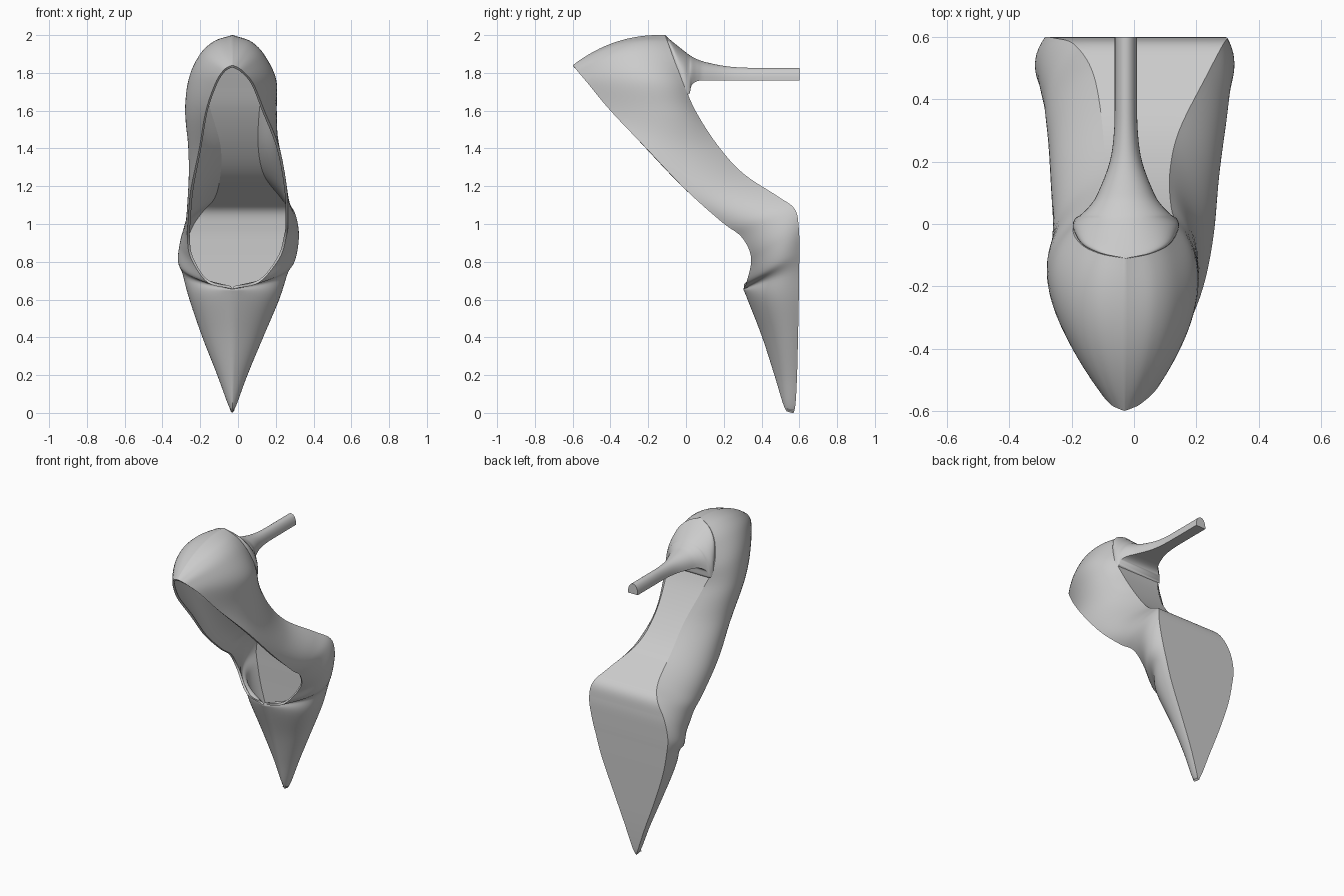
import bpy, bmesh, math
from mathutils import Vector

if "Cube" in bpy.data.objects:
    bpy.data.objects.remove(bpy.data.objects["Cube"])

CX = -0.03      # seam line of toe and heel
STEPS = 7       # columns between key sections
ROWS = 16       # rows from sole edge to topline

# Key sections toe -> heel: (y, z, x left, x right)
SOLE_EDGE = [
    (.57, 0, CX, CX), (.58, .05, -.052, -.008), (.588, .2, -.105, .045),
    (.593, .4, -.18, .125), (.597, .6, -.245, .205), (.599, .75, -.275, .25),
    (.6, .86, -.285, .28), (.597, .98, -.255, .30), (.575, 1.08, -.19, .285),
    (.48, 1.15, -.13, .235), (.30, 1.27, -.10, .145), (.165, 1.42, -.10, .115),
    (.05, 1.6, -.15, .12), (-.015, 1.75, -.195, .14), (-.065, 1.88, -.17, .11),
    (-.095, 1.96, -.11, .05), (-.11, 2.0, CX, CX)]
BULGE = [
    (.55, 0, CX, CX), (.53, .04, -.06, 0), (.505, .2, -.13, .07),
    (.46, .4, -.225, .17), (.40, .6, -.31, .275), (.43, .71, -.36, .32),
    (.46, .78, -.39, .37), (.47, .9, -.36, .37), (.44, 1.0, -.33, .35),
    (.34, 1.06, -.31, .33), (.17, 1.2, -.31, .27), (0, 1.38, -.36, .24),
    (-.1, 1.6, -.40, .28), (-.2, 1.78, -.36, .29), (-.3, 1.93, -.27, .2),
    (-.33, 2.005, -.16, .10), (-.38, 2.01, CX, CX)]
TOPLINE = [
    (.53, .01, CX, CX), (.51, .06, CX, CX), (.465, .21, CX, CX),
    (.40, .41, CX, CX), (.318, .62, CX, CX), (.305, .655, CX, CX),
    (.32, .69, -.16, .11), (.345, .82, -.25, .22), (.295, .93, -.268, .255),
    (.19, 1.01, -.265, .265), (0, 1.18, -.25, .26), (-.21, 1.4, -.205, .22),
    (-.40, 1.6, -.17, .14), (-.52, 1.745, -.12, .08), (-.575, 1.81, -.08, .025),
    (-.592, 1.832, -.052, -.008), (-.6, 1.84, CX, CX)]
# Heel sections: (y, half width, breast z, back z)
HEEL = [
    (-.11, .008, 1.99, 2.0), (-.095, .08, 1.955, 1.985), (-.065, .14, 1.875, 1.96),
    (-.015, .169, 1.745, 1.92), (.015, .165, 1.685, 1.897), (.03, .145, 1.735, 1.887),
    (.06, .115, 1.756, 1.872), (.1, .09, 1.76, 1.858), (.2, .052, 1.76, 1.837),
    (.3, .038, 1.76, 1.828), (.42, .036, 1.76, 1.827), (.6, .036, 1.76, 1.827)]


def smooth(keys, steps=STEPS):
    """Catmull-Rom through the key tuples."""
    k = [Vector(p) for p in keys]
    out = []
    for i in range(len(k) - 1):
        p0, p1, p2, p3 = k[max(i - 1, 0)], k[i], k[i + 1], k[min(i + 2, len(k) - 1)]
        for s in range(steps):
            t = s / steps
            out.append(0.5 * (2 * p1 + (p2 - p0) * t + (2 * p0 - 5 * p1 + 4 * p2 - p3) * t * t
                              + (3 * p1 - p0 - 3 * p2 + p3) * t ** 3))
    return out + [k[-1]]


def add_grid(bm, grid, flip=False):
    """Skin a grid of points with quads."""
    v = [[bm.verts.new(p) for p in row] for row in grid]
    for i in range(len(v) - 1):
        for j in range(len(v[0]) - 1):
            q = [v[i][j], v[i + 1][j], v[i + 1][j + 1], v[i][j + 1]]
            bm.faces.new(q[::-1] if flip else q)
    return v


def finish(name, bm, thickness=0, angle=35):
    """Weld, thicken inward and shade."""
    bmesh.ops.remove_doubles(bm, verts=bm.verts[:], dist=2e-4)
    mesh = bpy.data.meshes.new(name)
    bm.to_mesh(mesh)
    bm.free()
    ob = bpy.data.objects.new(name, mesh)
    bpy.context.collection.objects.link(ob)
    bpy.ops.object.select_all(action='DESELECT')
    ob.select_set(True)
    bpy.context.view_layer.objects.active = ob
    if thickness:
        m = ob.modifiers.new("thickness", 'SOLIDIFY')
        m.thickness, m.offset = thickness, -1
        bpy.ops.object.modifier_apply(modifier=m.name)
    bpy.ops.object.shade_smooth_by_angle(angle=math.radians(angle))
    return ob


edge, bulge, top = smooth(SOLE_EDGE), smooth(BULGE), smooth(TOPLINE)


def point(p, side):
    x = min(p[2], CX) if side == 0 else max(p[3], CX)
    return Vector((x, p[0], max(p[1], 0)))


# Upper: curved walls from sole edge to topline, one grid per side
bm = bmesh.new()
for side in (0, 1):
    grid = []
    for ea, bu, tp in zip(edge, bulge, top):
        a, c, b = point(ea, side), point(bu, side), point(tp, side)
        grid.append([a * (1 - t) ** 2 + c * 2 * t * (1 - t) + b * t * t
                     for t in (j / ROWS for j in range(ROWS + 1))])
    add_grid(bm, grid, flip=(side == 0))
finish("upper", bm, 0.014, 50)

# Sole: ruled surface between the two sole edges
bm = bmesh.new()
add_grid(bm, [[point(e, 0).lerp(point(e, 1), j / 8) for j in range(9)] for e in edge])
finish("sole", bm, 0.012)

# Heel: D-shaped sections lofted from the seat to the tip
bm = bmesh.new()
SEG = 24
rings = []
for y, w, breast, back in smooth(HEEL, 5):
    arc = [math.pi * j / SEG for j in range(SEG + 1)]
    rings.append([(CX + 0.004 + w * math.cos(a), y, breast + (back - breast) * max(math.sin(a), 0) ** 0.8)
                  for a in arc])
v = add_grid(bm, rings)
for r, s in zip(v, v[1:]):
    bm.faces.new((r[-1], s[-1], s[0], r[0]))     # breast face
bm.faces.new(v[0])
bm.faces.new(v[-1])
bmesh.ops.recalc_face_normals(bm, faces=bm.faces[:])
finish("heel", bm, 0, 40)
